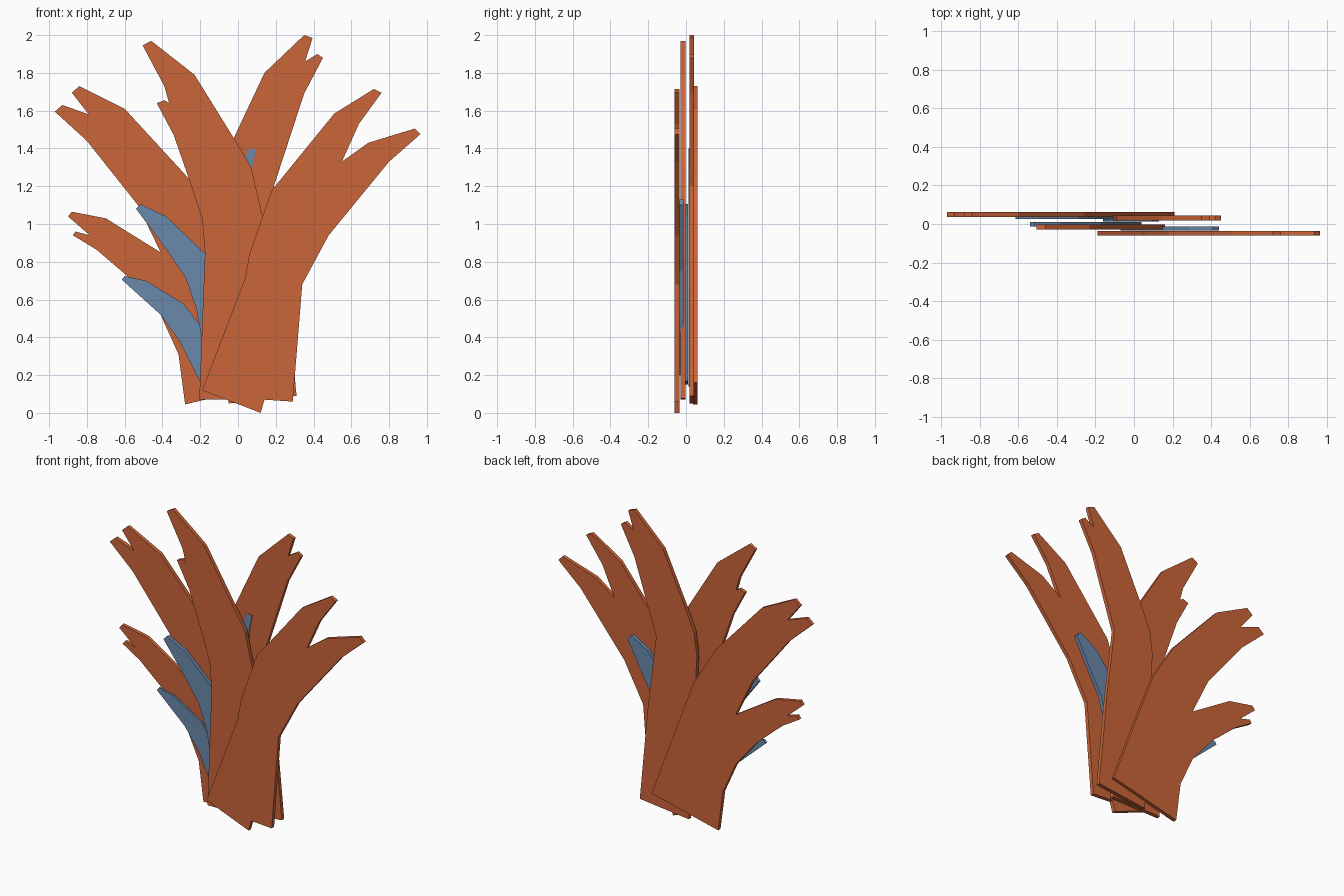
import bpy, bmesh


def material(name, rgb):
    m = bpy.data.materials.new(name)
    m.diffuse_color = (*rgb, 1)
    return m


ORANGE = material("burnt orange", (0.60, 0.130, 0.042))
BLUE = material("slate blue", (0.143, 0.25, 0.41))


def plate(name, outline, y_front, y_back, mat):
    """Flat cut-out: an x-z outline extruded along y."""
    bm = bmesh.new()
    face = bm.faces.new([bm.verts.new((x, y_front, z)) for x, z in outline])
    ext = bmesh.ops.extrude_face_region(bm, geom=[face])
    new = [v for v in ext["geom"] if isinstance(v, bmesh.types.BMVert)]
    bmesh.ops.translate(bm, verts=new, vec=(0, y_back - y_front, 0))
    bmesh.ops.recalc_face_normals(bm, faces=bm.faces[:])
    bmesh.ops.triangulate(bm, faces=[f for f in bm.faces if len(f.verts) > 4])
    me = bpy.data.meshes.new(name)
    bm.to_mesh(me)
    bm.free()
    me.materials.append(mat)
    ob = bpy.data.objects.new(name, me)
    bpy.context.collection.objects.link(ob)
    return ob


# Front right frond with two large tips
plate("front_right_frond", [
    (0.12, 0.0), (0.14, 0.07), (0.29, 0.06), (0.34, 0.68), (0.48, 0.94),
    (0.80, 1.33), (0.965, 1.475), (0.935, 1.505), (0.69, 1.43), (0.55, 1.33),
    (0.64, 1.53), (0.76, 1.695), (0.72, 1.715), (0.51, 1.585), (0.18, 1.18),
    (0.13, 1.04), (0.06, 0.84), (0.04, 0.72), (-0.19, 0.12)],
    -0.06, -0.035, ORANGE)

# Tall frond leaning left
plate("tall_left_frond", [
    (-0.205, 0.07), (0.16, 0.075), (0.16, 0.8), (0.13, 1.04), (0.07, 1.30),
    (0.03, 1.37), (-0.23, 1.79), (-0.46, 1.97), (-0.505, 1.945),
    (-0.39, 1.73), (-0.365, 1.64), (-0.39, 1.655), (-0.43, 1.64),
    (-0.34, 1.47), (-0.26, 1.24), (-0.19, 1.03), (-0.175, 0.85)],
    -0.028, -0.003, ORANGE)

# Tall frond leaning right
plate("tall_right_frond", [
    (-0.05, 0.05), (0.31, 0.09), (0.25, 0.72), (0.19, 1.2), (0.35, 1.69),
    (0.45, 1.88), (0.42, 1.90), (0.355, 1.86), (0.395, 1.985), (0.35, 2.0),
    (0.14, 1.80), (-0.02, 1.46), (-0.09, 1.30), (-0.11, 1.15)],
    0.018, 0.043, ORANGE)

# Back left frond with an upper and a lower branch
plate("back_left_frond", [
    (-0.28, 0.045), (0.21, 0.16), (-0.05, 0.85), (-0.10, 0.98),
    (-0.26, 1.24), (-0.60, 1.61), (-0.84, 1.73), (-0.88, 1.695),
    (-0.79, 1.58), (-0.93, 1.63), (-0.97, 1.595), (-0.80, 1.44),
    (-0.53, 1.10), (-0.41, 0.85), (-0.70, 1.03), (-0.88, 1.065),
    (-0.90, 1.04), (-0.785, 0.94), (-0.86, 0.96), (-0.875, 0.94),
    (-0.75, 0.865), (-0.57, 0.71), (-0.41, 0.52), (-0.315, 0.31)],
    0.037, 0.062, ORANGE)

# Blue leaves tucked between the fronds
plate("right_leaf", [
    (-0.07, 0.20), (0.06, 0.20), (0.18, 0.50), (0.25, 0.75), (0.34, 0.91),
    (0.44, 1.10), (0.41, 1.13), (0.29, 1.06), (0.12, 0.85), (0.0, 0.50)],
    -0.034, -0.012, BLUE)
plate("upper_left_leaf", [
    (-0.12, 0.15), (0.04, 0.17), (-0.05, 0.55), (-0.17, 0.84),
    (-0.38, 1.04), (-0.515, 1.105), (-0.54, 1.08), (-0.39, 0.88),
    (-0.28, 0.72), (-0.22, 0.55), (-0.19, 0.38)],
    -0.013, 0.01, BLUE)
plate("center_leaf", [
    (-0.16, 0.14), (0.06, 0.15), (0.13, 0.65), (0.06, 1.10), (0.075, 1.30),
    (0.095, 1.395), (0.06, 1.40), (0.0, 1.27), (-0.08, 1.05), (-0.14, 0.7)],
    0.013, 0.032, BLUE)
plate("lower_left_leaf", [
    (-0.19, 0.14), (-0.04, 0.16), (-0.19, 0.45), (-0.29, 0.58),
    (-0.49, 0.70), (-0.60, 0.725), (-0.615, 0.705), (-0.41, 0.52),
    (-0.31, 0.38)],
    0.026, 0.041, BLUE)
